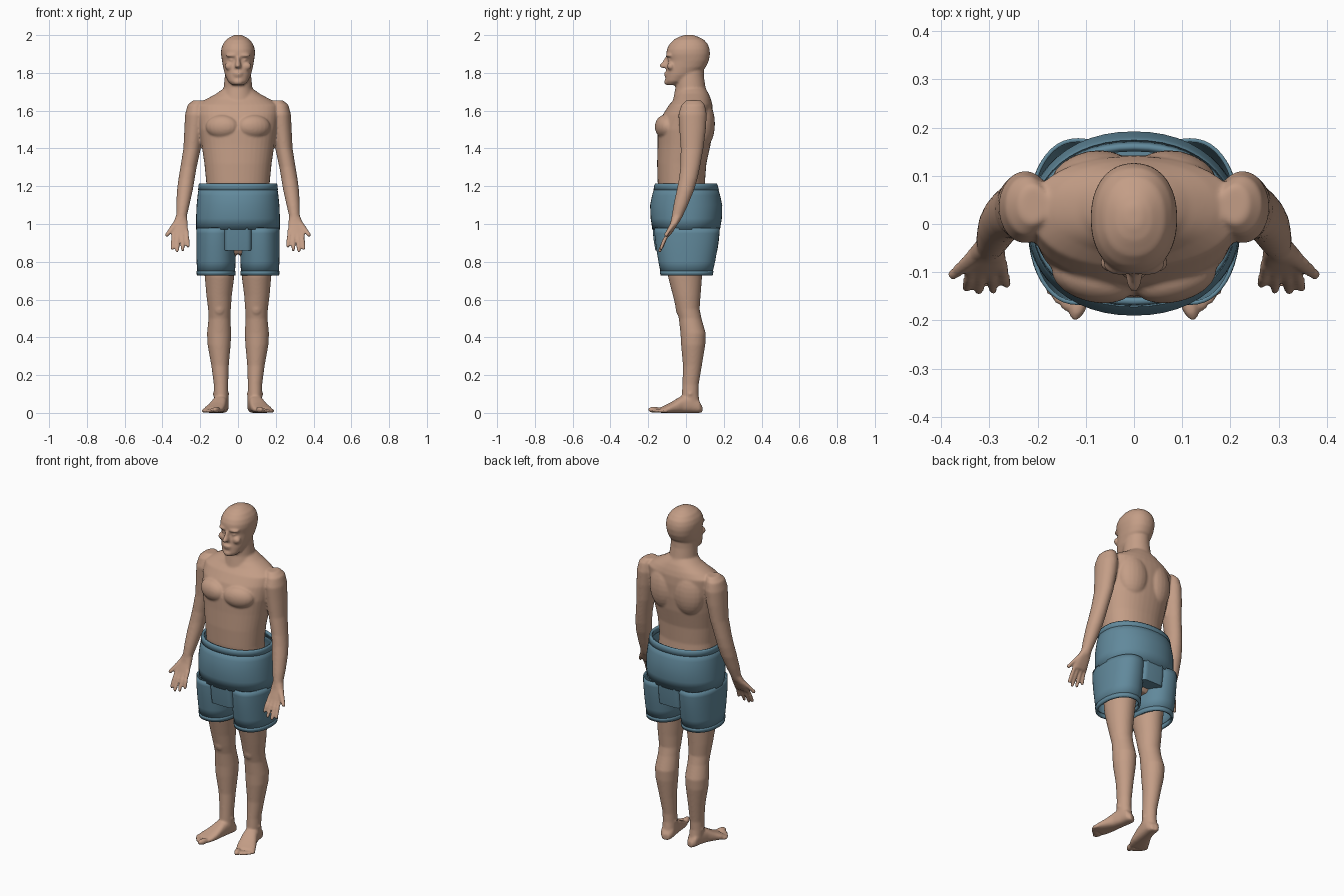
import bpy, bmesh
from math import cos, sin, pi
from mathutils import Vector, Matrix

X, Y, Z = Vector((1, 0, 0)), Vector((0, 1, 0)), Vector((0, 0, 1))


def material(name, color):
    m = bpy.data.materials.new(name)
    m.diffuse_color = (*color, 1)
    return m


def sup(t, n):
    return abs(t) ** (2 / n) * (1 if t > 0 else -1)


def loft(bm, rings, n=2.0, u=X, v=Y, cap=True, seg=40):
    """Skin a list of (centre, half width, half depth) rings."""
    loops = []
    for c, a, b in rings:
        loops.append([bm.verts.new(Vector(c) + u * a * sup(cos(2 * pi * i / seg), n)
                                   + v * b * sup(sin(2 * pi * i / seg), n)) for i in range(seg)])
    for p, q in zip(loops, loops[1:]):
        for i in range(seg):
            j = (i + 1) % seg
            bm.faces.new((p[i], p[j], q[j], q[i]))
    if cap:
        bm.faces.new(loops[0])
        bm.faces.new(loops[-1])


def profile(rows, x=0.0):
    """Rows of (z, front y, back y, half width) to rings."""
    return [((x, (f + b) / 2, z), w, (b - f) / 2) for z, f, b, w in rows]


def limb(rows, s):
    return [((s * x, y, z), a, b) for z, x, y, a, b in rows]


def blob(bm, c, r, rot=0.0):
    m = Matrix.Translation(c) @ Matrix.Rotation(rot, 4, 'Z') @ Matrix.Diagonal((*r, 1))
    bmesh.ops.create_uvsphere(bm, u_segments=20, v_segments=14, radius=1, matrix=m)


def finish(bm, name, mat):
    bmesh.ops.recalc_face_normals(bm, faces=bm.faces)
    me = bpy.data.meshes.new(name)
    bm.to_mesh(me)
    bm.free()
    me.materials.append(mat)
    me.polygons.foreach_set("use_smooth", [True] * len(me.polygons))
    ob = bpy.data.objects.new(name, me)
    bpy.context.collection.objects.link(ob)
    return ob


skin = material("skin", (0.55, 0.34, 0.24))
cloth = material("cloth", (0.12, 0.25, 0.33))

body = bmesh.new()
# torso
loft(body, profile([
    (.84, -.06, .08, .10), (.90, -.10, .12, .165), (1.0, -.12, .13, .18), (1.1, -.135, .11, .172),
    (1.22, -.15, .10, .168), (1.32, -.153, .108, .178), (1.42, -.15, .13, .193),
    (1.50, -.15, .14, .205), (1.58, -.122, .143, .215), (1.63, -.09, .14, .215),
    (1.66, -.062, .132, .17), (1.69, -.045, .12, .115), (1.715, -.04, .105, .08)]), n=2.2)
# neck
loft(body, profile([(1.60, -.08, .13, .11), (1.66, -.068, .128, .095), (1.72, -.056, .104, .076),
                    (1.78, -.055, .095, .07), (1.83, -.05, .095, .065)]))
# head
loft(body, profile([
    (1.735, -.103, -.04, .03), (1.755, -.109, .0, .053), (1.79, -.107, .06, .069),
    (1.83, -.102, .105, .079), (1.865, -.096, .121, .085), (1.90, -.104, .127, .09),
    (1.925, -.101, .125, .089), (1.95, -.089, .117, .081), (1.975, -.066, .096, .064),
    (1.992, -.035, .062, .038), (2.001, -.005, .035, .015)]), n=2.2)
# nose, mouth and chin
loft(body, profile([(1.885, -.11, -.07, .010), (1.86, -.124, -.07, .012), (1.838, -.144, -.07, .017),
                    (1.826, -.132, -.07, .016)]))
blob(body, (0, -.106, 1.797), (.026, .011, .007))
blob(body, (0, -.104, 1.785), (.023, .011, .006))
blob(body, (0, -.1, 1.752), (.026, .016, .016))

for s in (1, -1):
    # brow, cheek and eye
    blob(body, (s * .037, -.092, 1.892), (.03, .014, .009), s * .3)
    blob(body, (s * .045, -.08, 1.835), (.026, .02, .022))
    blob(body, (s * .034, -.085, 1.868), (.014, .012, .008))
    # chest and back muscles
    blob(body, (s * .085, -.112, 1.515), (.088, .05, .062), s * .25)
    blob(body, (s * .085, .09, 1.53), (.09, .062, .13), s * -.2)
    blob(body, (s * .085, .07, .96), (.085, .085, .1))
    # arm
    loft(body, limb([
        (1.655, .208, .04, .03, .04), (1.63, .222, .038, .045, .062), (1.58, .225, .035, .055, .075),
        (1.50, .232, .035, .052, .07), (1.40, .243, .032, .046, .06), (1.30, .262, .022, .043, .052),
        (1.24, .272, .012, .043, .049), (1.18, .281, -.003, .042, .046), (1.10, .292, -.028, .035, .038),
        (1.04, .299, -.047, .028, .029), (1.01, .302, -.058, .03, .024)], s))
    # palm
    loft(body, limb([(1.05, .298, -.044, .027, .026), (1.0, .306, -.064, .04, .021),
                     (.965, .307, -.082, .043, .017), (.94, .306, -.095, .036, .013)], s), n=2.5)
    # fingers: knuckle x, tip x, tip y, tip z
    for kx, tx, ty, tz in ((.273, .264, -.124, .885), (.295, .292, -.136, .865),
                           (.317, .322, -.138, .86), (.338, .347, -.132, .872)):
        loft(body, limb([(.97, kx, -.082, .012, .012), (.92, (kx + tx) / 2, -.112, .0115, .0115),
                         (tz, tx, ty, .010, .010)], s), seg=14)
        blob(body, (s * tx, ty, tz), (.010, .010, .011))
    # thumb
    loft(body, limb([(1.01, .325, -.062, .018, .018), (.975, .352, -.085, .016, .014),
                     (.945, .374, -.104, .013, .011)], s), seg=14)
    blob(body, (s * .375, -.105, .943), (.012, .011, .013))
    # leg
    loft(body, limb([
        (.95, .095, 0, .09, .11), (.85, .098, 0, .088, .105), (.72, .098, -.005, .078, .09),
        (.62, .1, .004, .067, .073), (.55, .098, .01, .06, .062), (.50, .098, .022, .058, .06),
        (.42, .1, .038, .064, .067), (.36, .1, .038, .061, .064), (.25, .095, .034, .046, .05),
        (.15, .09, .024, .038, .043), (.10, .09, .022, .038, .044), (.05, .088, .025, .038, .048)], s))
    blob(body, (s * .098, -.035, .555), (.03, .02, .04))
    blob(body, (s * .09, .022, .1), (.044, .025, .022))
    # foot, turned outward
    side = Vector((s * .94, .34, 0))
    foot = [(.078, .083, .02, .035), (.083, .06, .036, .07), (.089, .02, .039, .1), (.1, -.03, .042, .085),
            (.115, -.075, .05, .056), (.128, -.105, .054, .04), (.138, -.132, .05, .028)]
    loft(body, [((s * x, y, h / 2), w, h / 2) for x, y, w, h in foot], n=2.6, u=side, v=Z)
    # toes
    for off, reach, r in ((-.036, .036, .017), (-.010, .034, .012), (.010, .028, .0115),
                          (.029, .018, .011), (.045, .004, .011)):
        c = Vector((s * .14, -.134, 0)) + side * off + Vector((s * .34, -.94, 0)) * (reach - .012)
        blob(body, (c.x, c.y, r), (r, r * 2, r), s * .35)

man = finish(body, "body", skin)
fuse = man.modifiers.new("fuse", 'REMESH')
fuse.mode = 'VOXEL'
fuse.voxel_size = .006
fuse.use_smooth_shade = True
relax = man.modifiers.new("relax", 'SMOOTH')
relax.factor = .5
relax.iterations = 6


def garment(name, rings, n, thick=.008, cap=False):
    bm = bmesh.new()
    loft(bm, rings, n=n, cap=cap, seg=48)
    ob = finish(bm, name, cloth)
    if not cap:
        sol = ob.modifiers.new("thickness", 'SOLIDIFY')
        sol.thickness = thick
        sol.offset = -1
    bpy.context.view_layer.objects.active = ob
    ob.select_set(True)
    bpy.ops.object.shade_smooth_by_angle(angle=.6)
    ob.select_set(False)


# shorts: hips, waistband, crotch panel, legs and hems
garment("shorts_hips", profile([(.97, -.178, .18, .222), (1.03, -.187, .19, .222), (1.1, -.19, .192, .219),
                                (1.15, -.18, .181, .214), (1.2, -.165, .167, .207)]), 2.15)
garment("waistband", profile([(1.18, -.172, .174, .211), (1.205, -.168, .168, .209),
                              (1.215, -.163, .163, .205)]), 2.15, .014)
garment("crotch_panel", profile([(.86, -.162, .166, .076), (.92, -.172, .175, .077),
                                 (.98, -.177, .179, .077)]), 7, cap=True)
for s, label in ((1, "left"), (-1, "right")):
    garment(label + "_shorts_leg", profile([(.735, -.133, .139, .1), (.80, -.146, .154, .103),
                                            (.88, -.159, .168, .105), (.95, -.167, .177, .105),
                                            (.98, -.168, .178, .104)], s * .116), 2.2)
    garment(label + "_hem", profile([(.728, -.135, .141, .102), (.752, -.139, .146, .104)],
                                    s * .116), 2.2, .012)
